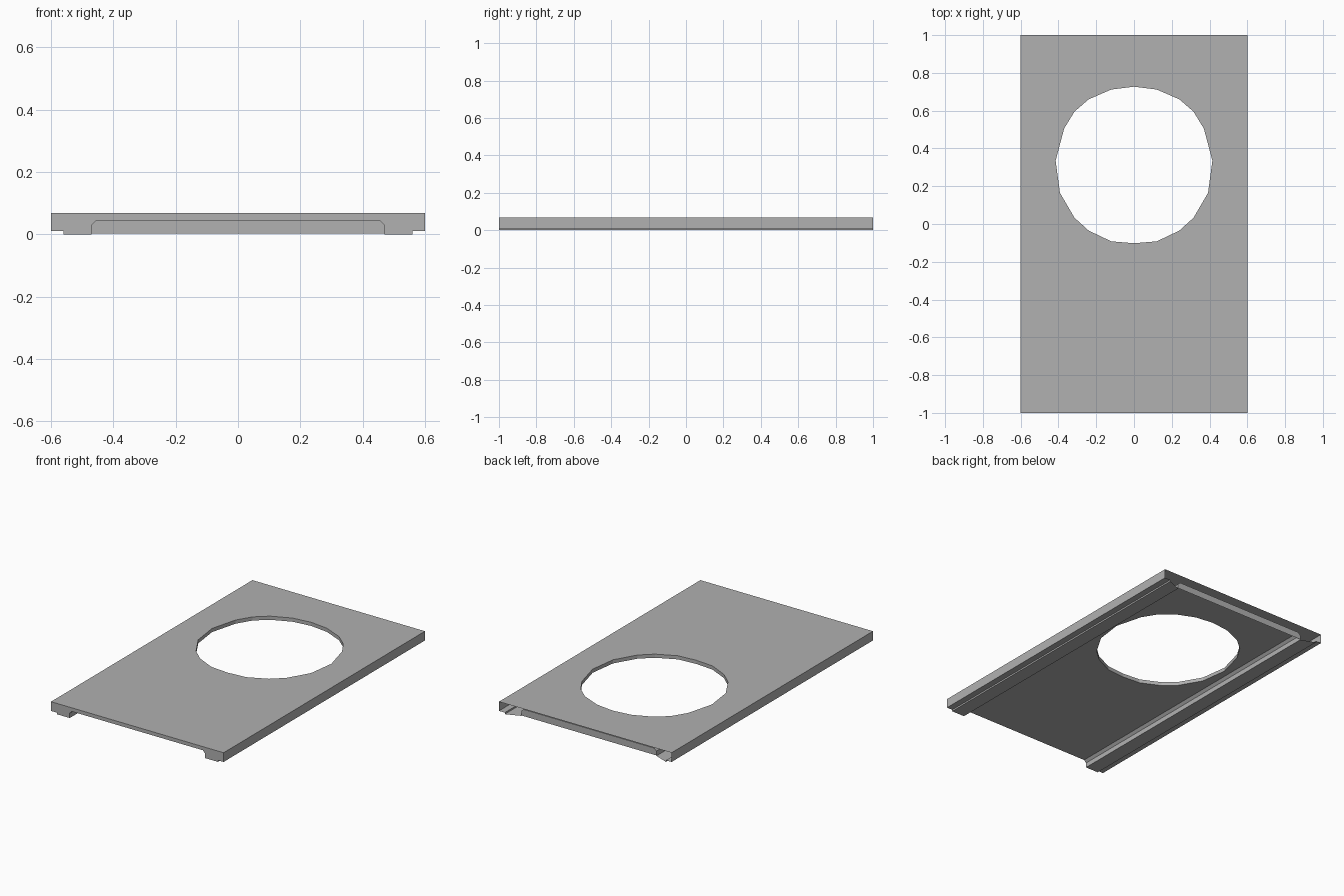
import bpy, bmesh

if "Cube" in bpy.data.objects:
    bpy.data.objects.remove(bpy.data.objects["Cube"])

TOP, UNDER = 0.068, 0.045      # plate top and recessed underside
FRONT, BACK, WALL = -1.0, 1.0, 0.965

# Right half of the hole outline, back to front
hole = [(0, .727), (.12, .712), (.24, .66), (.315, .595), (.37, .505),
        (.415, .335), (.392, .165), (.315, .033), (.24, -.035),
        (.12, -.092), (0, -.102)]

# Half cross-section of a side rail: x, z, and where it ends at the back
rail = [(.6, TOP, BACK), (.6, .01, BACK), (.56, .01, BACK), (.56, 0, BACK),
        (.47, 0, WALL), (.47, .03, WALL), (.455, UNDER, WALL)]

bm = bmesh.new()


def face(points):
    return bm.faces.new([bm.verts.new(p) for p in points])


def sheet(half_width, back, z):
    """Half of a horizontal sheet with the hole cut out."""
    face([(0, FRONT, z), (half_width, FRONT, z), (half_width, back, z),
          (0, back, z)] + [(x, y, z) for x, y in hole])


# Top skin and underside skin
sheet(.6, BACK, TOP)
sheet(.455, WALL, UNDER)

# Rim of the hole
for (x0, y0), (x1, y1) in zip(hole, hole[1:]):
    face([(x0, y0, TOP), (x1, y1, TOP), (x1, y1, UNDER), (x0, y0, UNDER)])

# Outer side, foot step and inner chamfer of the rail
for (x0, z0, b0), (x1, z1, b1) in zip(rail, rail[1:]):
    face([(x0, FRONT, z0), (x0, b0, z0), (x1, b1, z1), (x1, FRONT, z1)])

# Front end cap (the back end stays open)
face([(0, FRONT, TOP)] + [(x, FRONT, z) for x, z, _ in rail]
     + [(0, FRONT, UNDER)])

# Recessed vertical back wall
face([(0, WALL, .003), (.47, WALL, .003), (.47, WALL, .03),
      (.455, WALL, UNDER), (0, WALL, UNDER)])

bmesh.ops.remove_doubles(bm, verts=bm.verts, dist=1e-4)
bmesh.ops.recalc_face_normals(bm, faces=bm.faces)
mesh = bpy.data.meshes.new("cover_plate")
bm.to_mesh(mesh)
bm.free()

# Dark grey finish
grey = bpy.data.materials.new("dark_grey")
grey.diffuse_color = (.44, .44, .44, 1)
grey.use_nodes = True
grey.node_tree.nodes["Principled BSDF"].inputs["Base Color"].default_value = grey.diffuse_color
mesh.materials.append(grey)

# Mirror the half to make the whole plate
plate = bpy.data.objects.new("cover_plate", mesh)
bpy.context.collection.objects.link(plate)
mirror = plate.modifiers.new("mirror", 'MIRROR')
mirror.use_axis[0] = True
mirror.merge_threshold = 1e-4
